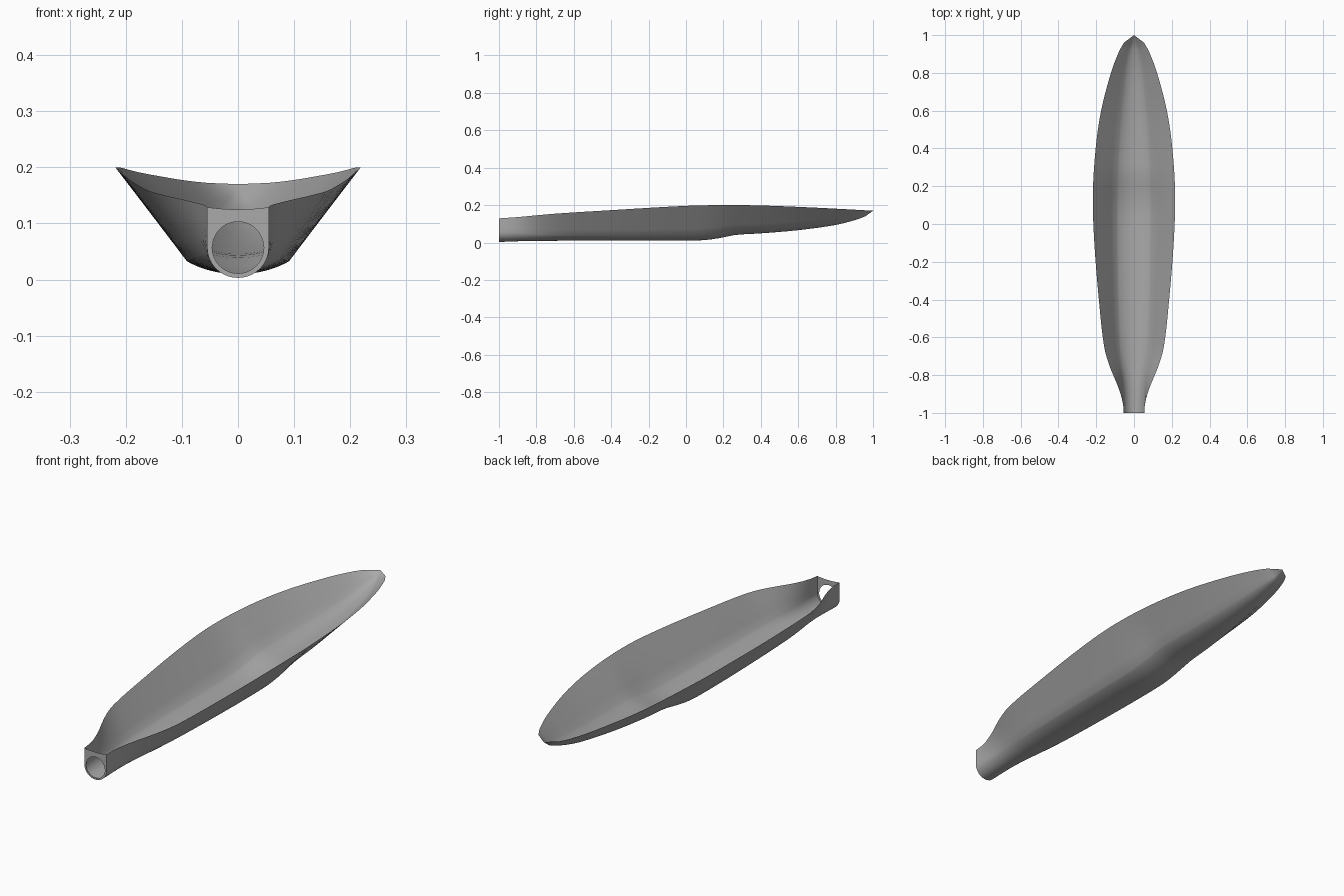
import bpy, bmesh, math
from mathutils import Vector

cube = bpy.data.objects.get("Cube")
if cube:
    bpy.data.objects.remove(cube, do_unlink=True)

# Lengthwise profiles: (y, value)
RIM_WIDTH = [(-1, .055), (-.94, .06), (-.86, .085), (-.75, .13), (-.65, .158), (-.4, .186), (-.1, .21), (.15, .218),
             (.4, .203), (.6, .174), (.8, .122), (.9, .085), (.96, .053), (1, 0)]
RIM_HEIGHT = [(-1, .129), (-.9, .136), (-.7, .154), (-.4, .173), (0, .196), (.2, .2), (.4, .198), (.7, .186), (1, .17)]
CHINE_WIDTH = [(-1, .055), (-.85, .06), (-.65, .078), (-.3, .088), (.1, .091), (.4, .082), (.7, .058), (.9, .032), (1, 0)]
CHINE_RISE = [(-1, .054), (-.85, .042), (-.65, .028), (-.3, .023), (.2, .023), (.7, .018), (.9, .01), (1, 0)]
KEEL = [(-1, .003), (-.85, .008), (-.5, .01), (0, .01), (.1, .013), (.18, .024), (.27, .041), (.4, .049),
        (.6, .066), (.8, .094), (.92, .125), (.97, .146), (1, .17)]


def smooth_value(keys, y):
    """Cubic interpolation through a profile."""
    def slope(i):
        a, b = keys[max(i - 1, 0)], keys[min(i + 1, len(keys) - 1)]
        return (b[1] - a[1]) / (b[0] - a[0])
    for i in range(len(keys) - 1):
        (a, va), (b, vb) = keys[i], keys[i + 1]
        if y <= b:
            h = b - a
            t = (y - a) / h
            s = t * t * (3 - 2 * t)
            return (va + (vb - va) * s + h * slope(i) * t * (1 - t) ** 2
                    - h * slope(i + 1) * t * t * (1 - t))
    return keys[-1][1]


ARC, WALL = 10, 4


def section(y):
    """Cross-section from left rim, around the keel, to right rim."""
    rim_x, rim_z = smooth_value(RIM_WIDTH, y), smooth_value(RIM_HEIGHT, y)
    chine_x, rise = smooth_value(CHINE_WIDTH, y), smooth_value(CHINE_RISE, y)
    keel = smooth_value(KEEL, y)
    chine_z = keel + rise
    bend = math.radians(90 - 50 * min(1, (y + 1) / .4))
    half = []
    for i in range(ARC + 1):
        a = bend * i / ARC
        half.append((chine_x * math.sin(a) / math.sin(bend),
                     keel + rise * (1 - math.cos(a)) / (1 - math.cos(bend))))
    for i in range(1, WALL + 1):
        t = i / WALL
        half.append((chine_x + (rim_x - chine_x) * t, chine_z + (rim_z - chine_z) * t))
    points = [(x, z) for x, z in reversed(half)] + [(-x, z) for x, z in half[1:]]
    return [Vector((x, y, z)) for x, z in points]


grey = bpy.data.materials.new("plain grey")
grey.use_nodes = True
grey.diffuse_color = (.4, .4, .4, 1)
grey.node_tree.nodes["Principled BSDF"].inputs["Base Color"].default_value = grey.diffuse_color


def finish(bm, name):
    mesh = bpy.data.meshes.new(name)
    bm.to_mesh(mesh)
    bm.free()
    mesh.materials.append(grey)
    obj = bpy.data.objects.new(name, mesh)
    bpy.context.collection.objects.link(obj)
    bpy.ops.object.select_all(action='DESELECT')
    obj.select_set(True)
    bpy.context.view_layer.objects.active = obj
    bpy.ops.object.shade_smooth_by_angle(angle=math.radians(45))
    return obj


# Open trough with a pointed tip
STEPS = 50
stations = [-1 + 1.96 * i / STEPS for i in range(STEPS + 1)] + [1]
bm = bmesh.new()
rows = [[bm.verts.new(p) for p in section(y)] for y in stations]
for a, b in zip(rows, rows[1:]):
    for i in range(len(a) - 1):
        bm.faces.new((a[i], a[i + 1], b[i + 1], b[i]))
bmesh.ops.remove_doubles(bm, verts=bm.verts, dist=.0002)
bmesh.ops.recalc_face_normals(bm, faces=bm.faces)
if sum(f.normal.z * f.calc_area() for f in bm.faces) > 0:
    bmesh.ops.reverse_faces(bm, faces=bm.faces)
finish(bm, "trough")

# End plate with a round hole
outline = section(-1)
right, left = outline[-1], outline[0]
for i in range(1, 10):
    t = i / 10
    top = right.lerp(left, t)
    top.z -= .016 * t * (1 - t)
    outline.append(top)
centre = Vector((0, -1, .057))
bm = bmesh.new()
outer = [bm.verts.new(p) for p in outline]
inner = [bm.verts.new(centre + (p - centre).normalized() * .046) for p in outline]
for i in range(len(outer)):
    j = (i + 1) % len(outer)
    bm.faces.new((outer[i], outer[j], inner[j], inner[i]))
bm.normal_update()
if sum(f.normal.y for f in bm.faces) > 0:
    bmesh.ops.reverse_faces(bm, faces=bm.faces)
finish(bm, "end_plate")
